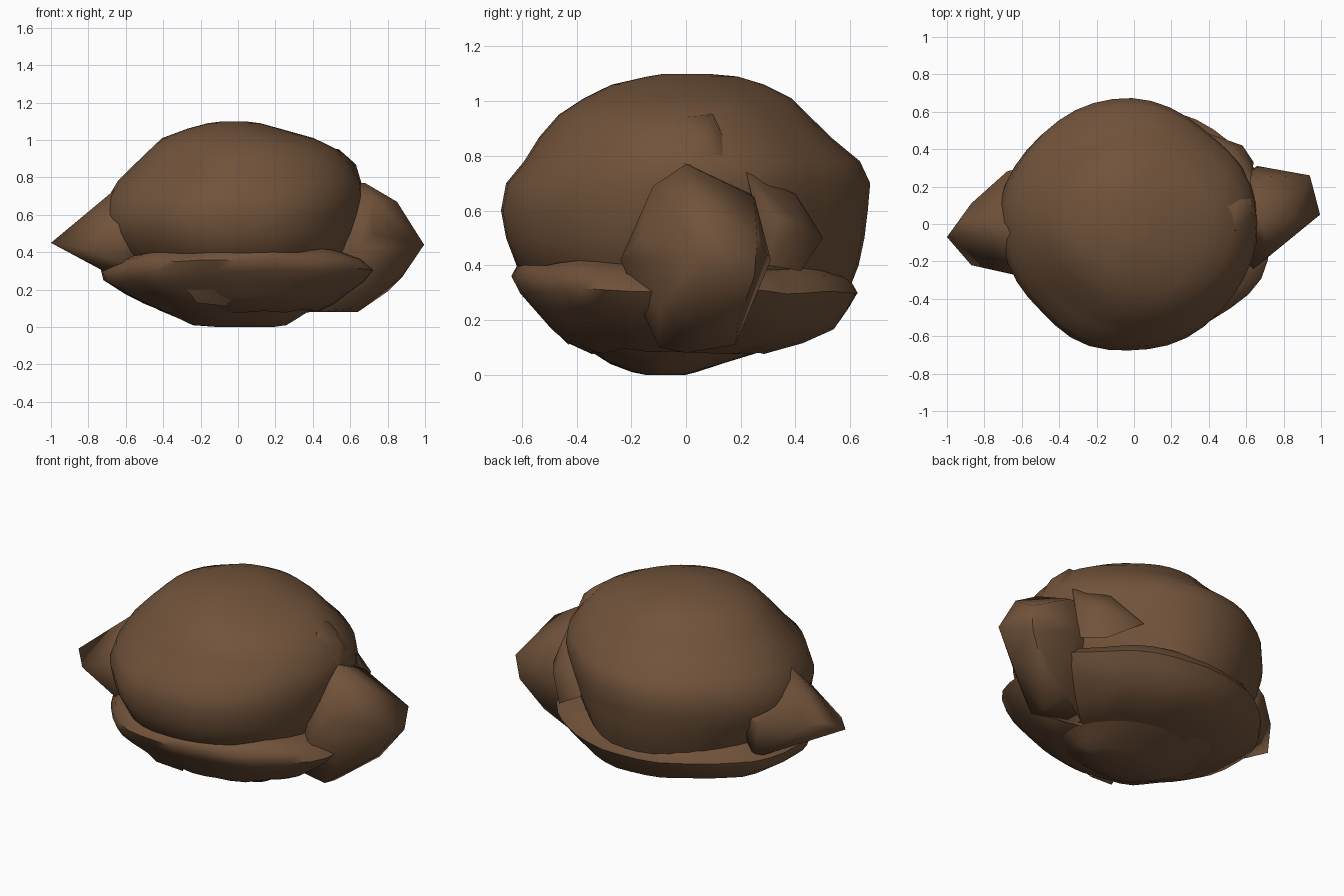
import bpy, bmesh, math
from mathutils import Vector, noise

brown = bpy.data.materials.new("earth_brown")
brown.diffuse_color = (0.165, 0.086, 0.043, 1)


def finish(name, bm, angle):
    bmesh.ops.recalc_face_normals(bm, faces=bm.faces[:])
    me = bpy.data.meshes.new(name)
    bm.to_mesh(me)
    bm.free()
    me.materials.append(brown)
    ob = bpy.data.objects.new(name, me)
    bpy.context.collection.objects.link(ob)
    bpy.ops.object.select_all(action='DESELECT')
    ob.select_set(True)
    bpy.context.view_layer.objects.active = ob
    bpy.ops.object.shade_smooth_by_angle(angle=math.radians(angle))
    return ob


def lump(name, rings, seed, rough, bulges=(), wave=0.0, sides=40):
    """Loft of lopsided ovals: each ring is (z, x-, x+, y-, y+), roughened by noise.
    Each bulge (angle, width, amount) swells or shrinks one direction."""
    bm = bmesh.new()
    loops = []
    for z, x0, x1, y0, y1 in rings:
        loop = []
        cx, cy = (x0 + x1) / 2, (y0 + y1) / 2
        for i in range(sides):
            a = 2 * math.pi * i / sides
            c, s = math.cos(a), math.sin(a)
            k = 1 + rough * noise.noise(Vector((c * 1.7 + seed, s * 1.7, z * 3)))
            for ang, width, amount in bulges:
                d = (a - math.radians(ang) + math.pi) % (2 * math.pi) - math.pi
                k += amount * math.exp(-(d / width) ** 2)
            dz = wave * noise.noise(Vector((c * 2.5, s * 2.5, seed)))
            loop.append(bm.verts.new((cx + c * k * (x1 - x0) / 2,
                                      cy + s * k * (y1 - y0) / 2, z + dz)))
        loops.append(loop)
    for a, b in zip(loops, loops[1:]):
        for i in range(sides):
            j = (i + 1) % sides
            bm.faces.new((a[i], a[j], b[j], b[i]))
    bm.faces.new(loops[0][::-1])
    bm.faces.new(loops[-1])
    return finish(name, bm, 55)


def boulder(name, points, angle=60):
    """Faceted rock: convex hull of a few corner points."""
    bm = bmesh.new()
    for p in points:
        bm.verts.new(p)
    bmesh.ops.convex_hull(bm, input=bm.verts[:])
    junk = [v for v in bm.verts if not v.link_faces]
    bmesh.ops.delete(bm, geom=junk, context='VERTS')
    return finish(name, bm, angle)


# Domed upper mass, flatter towards the back right and fuller on the left
lump("upper_mass", [
    (0.30, -0.55, 0.52, -0.50, 0.59), (0.40, -0.63, 0.58, -0.62, 0.625),
    (0.50, -0.69, 0.63, -0.66, 0.65), (0.60, -0.71, 0.65, -0.68, 0.67),
    (0.70, -0.68, 0.66, -0.66, 0.68), (0.78, -0.63, 0.65, -0.59, 0.64),
    (0.87, -0.54, 0.60, -0.53, 0.53), (0.95, -0.46, 0.53, -0.46, 0.45),
    (1.01, -0.40, 0.41, -0.37, 0.39), (1.06, -0.27, 0.23, -0.27, 0.29),
    (1.09, -0.16, 0.12, -0.14, 0.19), (1.10, -0.08, 0.04, -0.08, 0.08)],
    3.1, 0.03, [(45, 0.4, -0.07), (180, 0.3, 0.02), (228, 0.3, -0.03)])

# Projecting lower ledge, swelling at the front right
lump("lower_ledge", [
    (0.08, -0.40, 0.42, -0.35, 0.28), (0.12, -0.50, 0.50, -0.44, 0.42),
    (0.17, -0.60, 0.57, -0.50, 0.53), (0.24, -0.71, 0.67, -0.56, 0.58),
    (0.30, -0.72, 0.72, -0.61, 0.62), (0.36, -0.66, 0.66, -0.64, 0.59),
    (0.40, -0.54, 0.55, -0.62, 0.50), (0.42, -0.45, 0.45, -0.52, 0.40)],
    7.4, 0.05, [(-30, 0.3, 0.05)], 0.025)

# Rounded underside
lump("underside", [
    (0.0, -0.10, 0.18, -0.15, 0.0), (0.01, -0.24, 0.25, -0.20, 0.04),
    (0.04, -0.30, 0.30, -0.28, 0.13), (0.09, -0.42, 0.38, -0.36, 0.29),
    (0.16, -0.54, 0.48, -0.47, 0.44), (0.24, -0.58, 0.52, -0.52, 0.50)], 1.8, 0.07)

# Pointed rock on the left
boulder("left_rock", [
    (-1.0, -0.07, 0.45), (-0.87, 0.11, 0.50), (-0.87, -0.22, 0.43), (-0.92, 0.03, 0.51),
    (-0.64, -0.05, 0.75), (-0.74, 0.04, 0.66), (-0.68, 0.28, 0.53), (-0.58, 0.31, 0.58),
    (-0.63, -0.27, 0.55), (-0.60, -0.28, 0.34), (-0.72, -0.12, 0.30), (-0.62, 0.25, 0.30),
    (-0.30, 0.0, 0.78), (-0.30, 0.0, 0.25)])

# Large rock on the right
boulder("right_rock", [
    (0.995, 0.05, 0.44), (0.94, 0.26, 0.50), (0.92, 0.25, 0.36), (0.85, 0.02, 0.67),
    (0.68, 0.0, 0.77), (0.72, -0.12, 0.69), (0.66, 0.25, 0.65), (0.66, 0.31, 0.42),
    (0.88, 0.05, 0.27), (0.80, 0.19, 0.19), (0.64, 0.0, 0.08), (0.64, 0.18, 0.11),
    (0.64, -0.10, 0.10), (0.72, -0.10, 0.24), (0.72, -0.17, 0.50), (0.64, -0.24, 0.42),
    (0.35, 0.0, 0.08), (0.30, 0.1, 0.75)])

# Upper shoulder on the right, mostly sunk in the dome
boulder("right_shoulder", [
    (0.54, 0.10, 0.95), (0.63, 0.06, 0.87), (0.66, 0.0, 0.77), (0.54, -0.03, 0.94),
    (0.61, -0.12, 0.80), (0.62, 0.20, 0.74), (0.3, 0.05, 0.7), (0.3, 0.05, 0.99)])

# Lower shoulder at the back right
boulder("back_shoulder", [
    (0.58, 0.42, 0.55), (0.64, 0.33, 0.57), (0.62, 0.22, 0.74), (0.50, 0.40, 0.66),
    (0.54, 0.42, 0.38), (0.63, 0.30, 0.40), (0.3, 0.2, 0.72), (0.35, 0.5, 0.5)])

# Small nodule under the ledge
boulder("front_nodule", [
    (-0.20, -0.53, 0.25), (-0.08, -0.54, 0.24), (-0.02, -0.49, 0.18), (-0.06, -0.43, 0.11),
    (-0.22, -0.45, 0.13), (-0.28, -0.49, 0.21), (-0.13, -0.3, 0.2)], 70)
